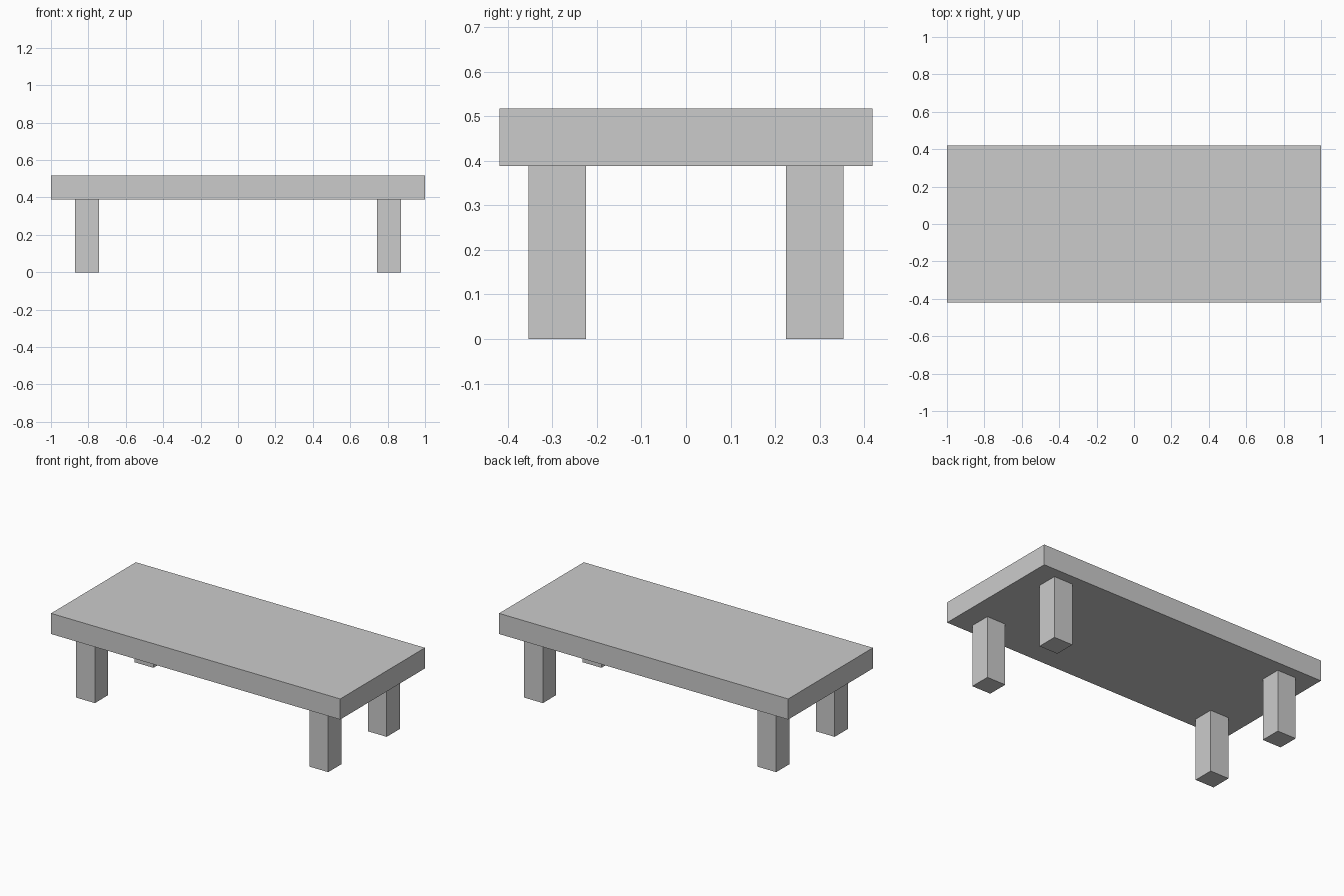
import bpy

# Remove the default cube
cube = bpy.data.objects.get("Cube")
if cube:
    bpy.data.objects.remove(cube, do_unlink=True)

# Single plain grey material
grey = bpy.data.materials.new("plain_grey")
grey.use_nodes = True
colour = (0.6, 0.6, 0.6, 1.0)
grey.diffuse_color = colour
grey.node_tree.nodes["Principled BSDF"].inputs["Base Color"].default_value = colour

TOP_Z = 0.517        # upper surface of the table
LEG_H = 0.388        # underside of the table top
LEG_W = 0.129        # square leg section
LEG_X, LEG_Y = 0.807, 0.289


def box(name, size, centre):
    """Flat-shaded box with its scale applied to the mesh."""
    bpy.ops.mesh.primitive_cube_add(size=1, location=centre)
    obj = bpy.context.object
    obj.name = name
    obj.data.name = name
    obj.scale = size
    bpy.ops.object.transform_apply(location=False, rotation=False, scale=True)
    obj.data.materials.append(grey)
    return obj


# Table top
box("table_top", (2.0, 0.837, TOP_Z - LEG_H), (0, 0, (TOP_Z + LEG_H) / 2))

# Four legs, mirrored in x and y
for side, sx in (("left", 1), ("right", -1)):
    for end, sy in (("front", -1), ("back", 1)):
        box(f"{end}_{side}_leg", (LEG_W, LEG_W, LEG_H),
            (sx * LEG_X, sy * LEG_Y, LEG_H / 2))
